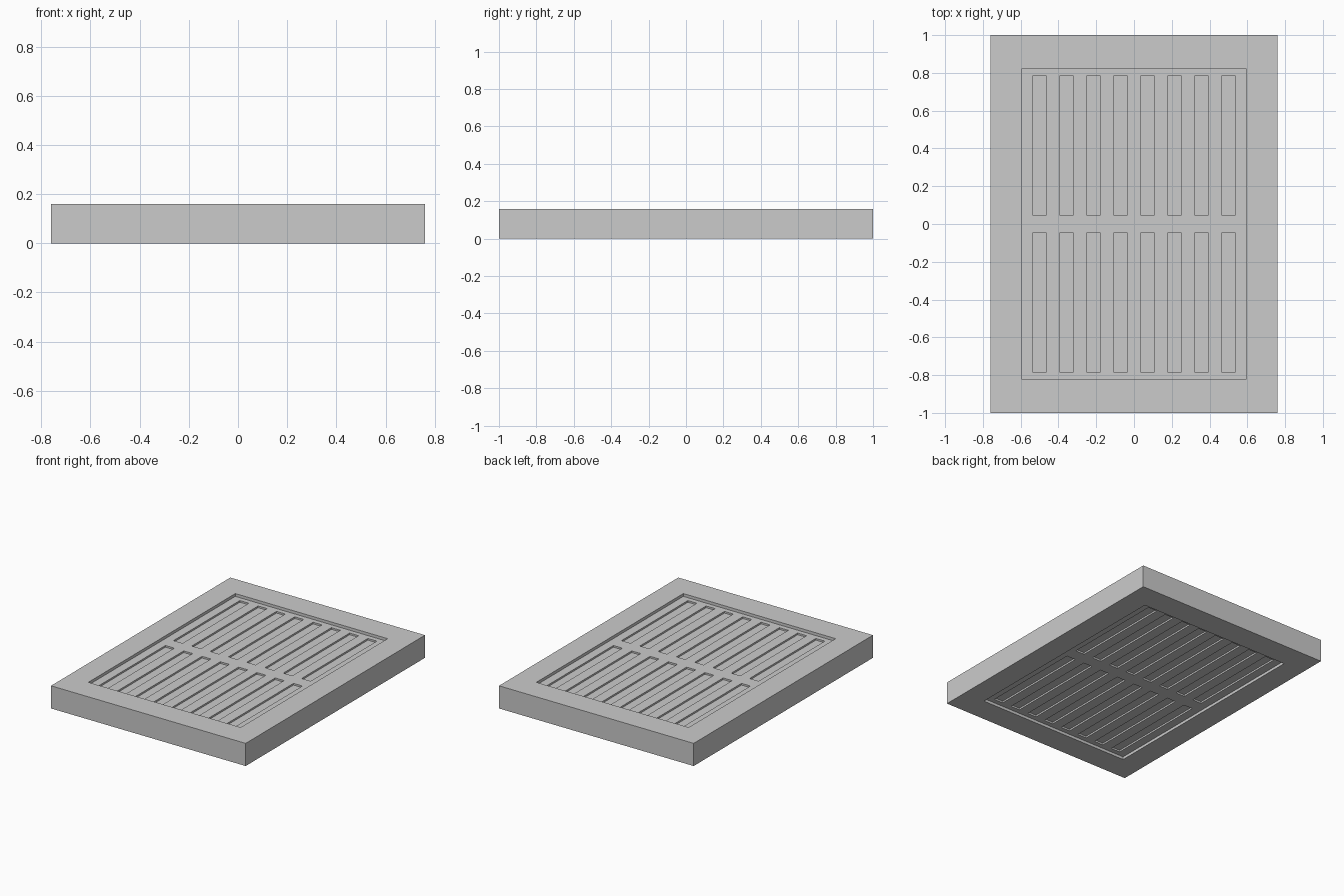
import bpy, bmesh
from mathutils import Matrix

if "Cube" in bpy.data.objects:
    bpy.data.objects.remove(bpy.data.objects["Cube"])

W, L, H = 1.52, 2.0, 0.16      # overall slab
RECESS = 0.02                  # sunken panel depth, both faces
SLOT = 0.012                   # slot depth below the panel


def boxes(name, items):
    """One mesh object made of disjoint boxes given as (centre, size)."""
    bm = bmesh.new()
    for c, s in items:
        bmesh.ops.create_cube(bm, size=1, matrix=Matrix.Translation(c) @ Matrix.Diagonal((*s, 1)))
    me = bpy.data.meshes.new(name)
    bm.to_mesh(me)
    bm.free()
    ob = bpy.data.objects.new(name, me)
    bpy.context.collection.objects.link(ob)
    return ob


def cut(target, cutter):
    """Subtract the cutter, apply, and remove it."""
    mod = target.modifiers.new("cut", 'BOOLEAN')
    mod.operation = 'DIFFERENCE'
    mod.solver = 'EXACT'
    mod.object = cutter
    bpy.context.view_layer.objects.active = target
    bpy.ops.object.modifier_apply(modifier=mod.name)
    bpy.data.objects.remove(cutter)


def both_faces(items, depth):
    """Repeat (x, y, width, length) pockets on the top and bottom faces."""
    out = []
    for x, y, w, l in items:
        for z in (0, H):
            out.append(((x, y, z), (w, l, 2 * depth)))
    return out


# slab with rim
grate = boxes("vent_grate", [((0, 0, H / 2), (W, L, H))])

# sunken panel inside the rim
cut(grate, boxes("recess_cutter", both_faces([(0, 0, 1.19, 1.64)], RECESS)))

# two rows of eight slots
slots = [(-0.5 + i / 7, y, 0.07, 0.74) for i in range(8) for y in (-0.415, 0.415)]
cut(grate, boxes("slot_cutter", both_faces(slots, RECESS + SLOT)))
